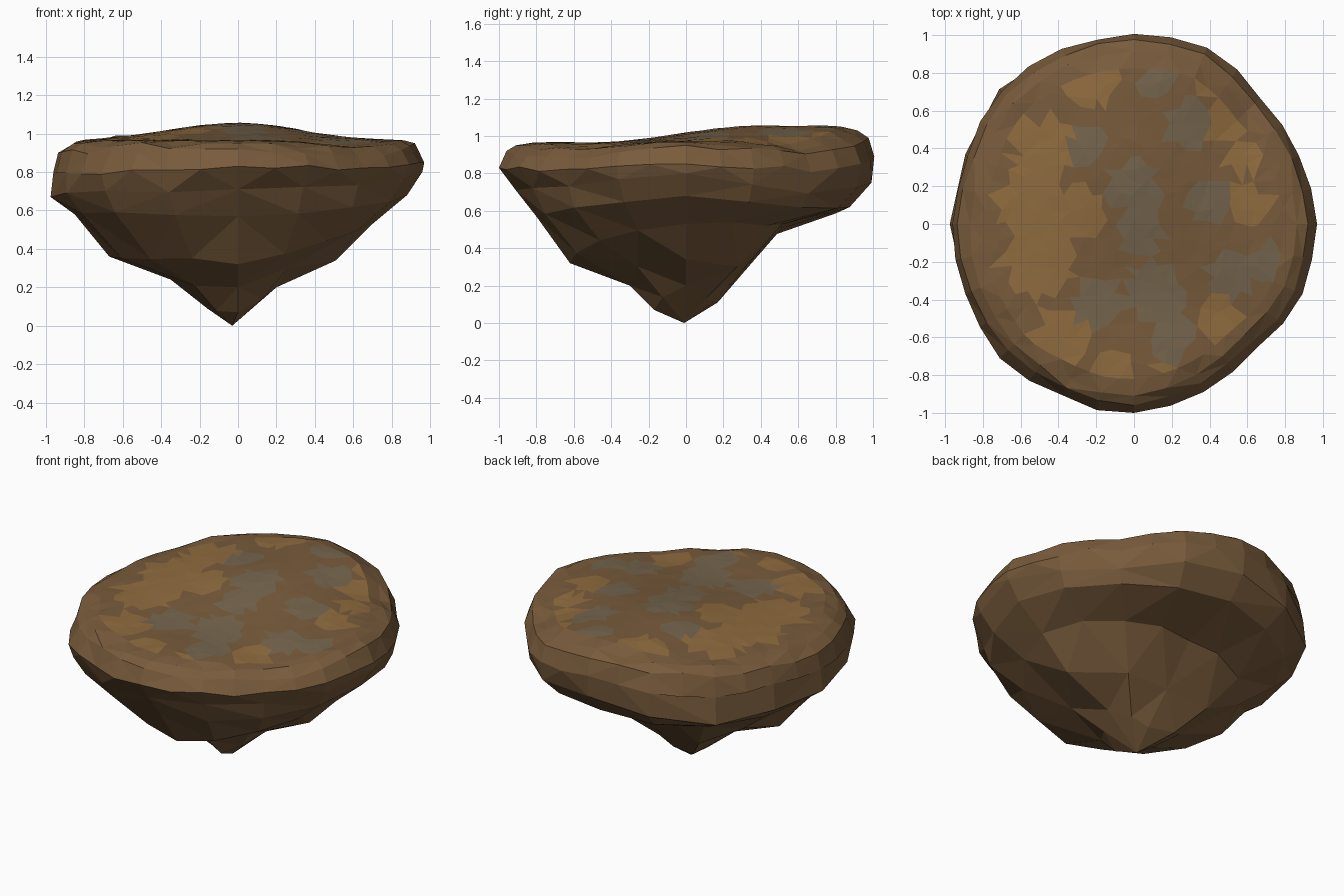
import bpy, bmesh, math, random
from mathutils import Vector
from mathutils.geometry import delaunay_2d_cdt

if "Cube" in bpy.data.objects:
    bpy.data.objects.remove(bpy.data.objects["Cube"])

random.seed(4)

# Plan outline (points read from above) turned into angle -> radius
PLAN = [(.97, -.02), (.88, .36), (.67, .67), (.38, .95), (.1, 1), (-.2, .99), (-.5, .88),
        (-.73, .70), (-.91, .30), (-.97, -.17), (-.8, -.58), (-.66, -.77), (-.45, -.88),
        (-.18, -.99), (0, -1), (.27, -.94), (.62, -.69), (.88, -.43), (.95, -.2)]
POLAR = sorted((math.atan2(y, x) % math.tau, math.hypot(x, y)) for x, y in PLAN)
POLAR = [(POLAR[-1][0] - math.tau, POLAR[-1][1])] + POLAR + [(POLAR[0][0] + math.tau, POLAR[0][1])]

# Underside rings: sides, radii and heights in eight directions, from +x anticlockwise
UNDER = [
    (8, (.2, .16, .13, .24, .16, .16, .17, .18), (.2, .15, .1, .12, .09, .08, .07, .13)),
    (8, (.51, .39, .3, .43, .35, .32, .3, .37), (.34, .31, .28, .27, .24, .22, .2, .29)),
    (16, (.7, .62, .5, .62, .67, .65, .62, .66), (.53, .53, .52, .47, .36, .36, .32, .44)),
    (16, (.88, .89, .875, .88, .85, .92, .8, .85), (.68, .62, .62, .58, .58, .6, .57, .61)),
]
# Rim rings: the same, with radii as a share of the outline
RIM = [
    (16, (.99, .98, .985, 1, 1, .98, .91, .95), (.8, .7, .75, .65, .67, .69, .71, .72)),
    (32, (1, 1, 1, .99, .985, 1, 1, 1), (.85, .82, .89, .83, .8, .79, .83, .82)),
    (32, (.95, .96, .97, .96, .96, .95, .96, .95), (.95, .9, .99, .95, .9, .91, .92, .88)),
    (32, (.89, .9, .91, .9, .89, .9, .91, .89), (.965, .93, 1.03, .98, .94, .94, .95, .92)),
]
TOP_SHARE = .82

# Top colour patches: x, y, radius
OCHRE = [(-.48, .4, .17), (-.55, .12, .18), (-.5, -.2, .2), (-.3, .05, .15), (-.22, .76, .14),
         (.5, .55, .13), (.42, .75, .09), (.6, .1, .12), (.57, .35, .1), (.45, -.5, .13),
         (-.4, -.6, .15), (-.1, -.78, .11), (.2, -.8, .1)]
GREY = [(0, .2, .14), (-.25, .42, .1), (.03, -.05, .12), (.13, .75, .1), (.28, .53, .13),
        (.4, .1, .11), (-.2, -.42, .14), (.1, -.35, .15), (.2, -.6, .13), (.52, -.26, .13),
        (.72, -.2, .09), (.83, .18, .07)]


def outline(a):
    a %= math.tau
    for (a0, r0), (a1, r1) in zip(POLAR, POLAR[1:]):
        if a0 <= a <= a1:
            return r0 + (r1 - r0) * (a - a0) / max(a1 - a0, 1e-6)
    return 1.0


def around(values, a):
    u = (a % math.tau) / (math.pi / 4)
    i, t = int(u) % 8, u - int(u)
    return values[i] * (1 - t) + values[(i + 1) % 8] * t


def ground(x, y):
    """Ridge towards the back, with dips near both right-hand corners."""
    s = min(max((y + .5) / .9, 0), 1)
    s = s * s * (3 - 2 * s)
    dip = math.exp(-((x - .58) ** 2 + (abs(y) - .52) ** 2) / .05)
    return .965 + .09 * s * math.exp(-(x / .5) ** 2) - .03 * dip


bm = bmesh.new()
rings = []


def add_ring(n, radius, height, jitter):
    ring = []
    for j in range(n):
        a = math.tau * j / n
        r = radius(a)
        x, y = r * math.cos(a), r * math.sin(a)
        z = height(a, x, y)
        if j % (n // 4):
            k = 1 - random.uniform(0, jitter)
            x, y, z = x * k, y * k, z + random.uniform(-jitter, jitter)
        ring.append(bm.verts.new((x, y, z)))
    rings.append(ring)


for n, rs, zs in UNDER:
    add_ring(n, lambda a: around(rs, a), lambda a, x, y: around(zs, a), .015)
for n, rs, zs in RIM:
    add_ring(n, lambda a: around(rs, a) * outline(a), lambda a, x, y: around(zs, a), .013)
add_ring(64, lambda a: TOP_SHARE * outline(a), lambda a, x, y: ground(x, y) - .004, .004)

# Rock underside and rim: tip fan, then each ring stitched to the next
tip = bm.verts.new((-.03, -.01, 0))
for j in range(8):
    bm.faces.new((tip, rings[0][(j + 1) % 8], rings[0][j]))
for low, up in zip(rings, rings[1:]):
    n, m = len(low), len(up) // len(low)
    for j in range(n):
        bm.faces.new([low[j], low[(j + 1) % n]] + [up[(m * j + i) % len(up)] for i in range(m, -1, -1)])
bmesh.ops.triangulate(bm, faces=bm.faces[:])

# Ground on top: scattered points, triangulated inside the last ring
edge = rings[-1]
pts = [Vector(v.co.xy) for v in edge]
step = .075
for row in range(-12, 13):
    for col in range(-13, 14):
        x = (col + .5 * (row % 2)) * step + random.uniform(-.022, .022)
        y = row * step + random.uniform(-.022, .022)
        if math.hypot(x, y) < TOP_SHARE * outline(math.atan2(y, x)) - .05:
            pts.append(Vector((x, y)))
co, _, tris, orig, _, _ = delaunay_2d_cdt(pts, [], [list(range(len(edge)))], 1, 1e-5)
cap = []
for c, ids in zip(co, orig):
    on_edge = [i for i in ids if i < len(edge)]
    cap.append(edge[on_edge[0]] if on_edge else
               bm.verts.new((c.x, c.y, ground(c.x, c.y) + random.uniform(-.002, .002))))


def inside(c, blobs):
    return any(math.hypot(c.x - x, c.y - y) < r for x, y, r in blobs)


for t in tris:
    f = bm.faces.new([cap[i] for i in t])
    c = f.calc_center_median()
    f.material_index = 2 if inside(c, GREY) else 1 if inside(c, OCHRE) else 0

bmesh.ops.recalc_face_normals(bm, faces=bm.faces[:])
mesh = bpy.data.meshes.new("floating_rock")
bm.to_mesh(mesh)
bm.free()
rock = bpy.data.objects.new("floating_rock", mesh)
bpy.context.collection.objects.link(rock)

# Colours: brown rock, ochre soil, grey stone
for name, rgb in (("brown_rock", (.19, .105, .045)), ("ochre_soil", (.28, .15, .05)),
                  ("grey_stone", (.18, .13, .075))):
    mat = bpy.data.materials.new(name)
    mat.diffuse_color = (*rgb, 1)
    mat.use_nodes = True
    mat.node_tree.nodes["Principled BSDF"].inputs["Base Color"].default_value = mat.diffuse_color
    mesh.materials.append(mat)
